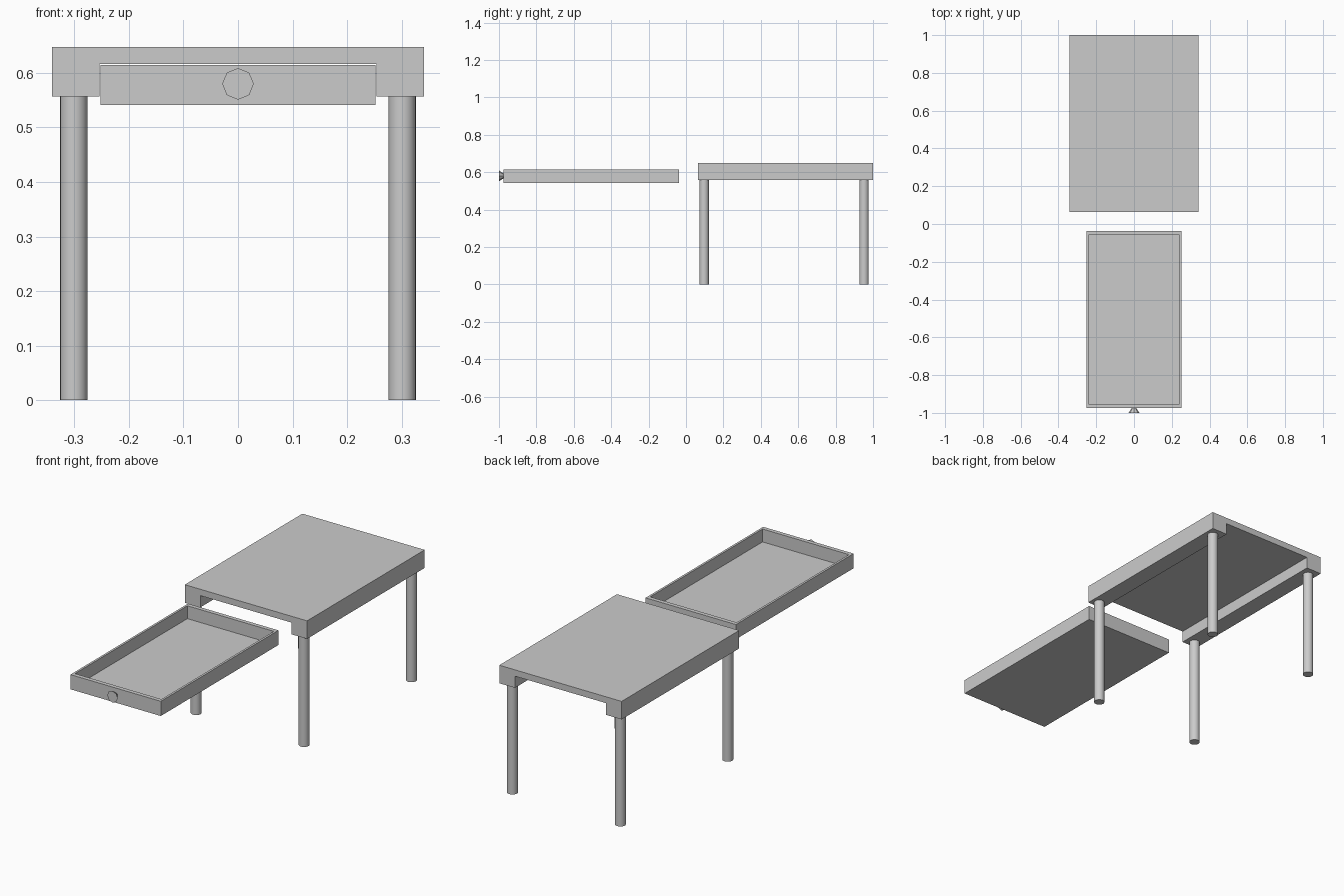
import bpy, bmesh
from math import radians

if "Cube" in bpy.data.objects:
    bpy.data.objects.remove(bpy.data.objects["Cube"])


def extrude_profile(name, profile, y0, y1):
    """Extrude an x/z outline along y."""
    bm = bmesh.new()
    face = bm.faces.new([bm.verts.new((x, y0, z)) for x, z in profile])
    ext = bmesh.ops.extrude_face_region(bm, geom=[face])
    moved = [v for v in ext["geom"] if isinstance(v, bmesh.types.BMVert)]
    bmesh.ops.translate(bm, verts=moved, vec=(0, y1 - y0, 0))
    bmesh.ops.recalc_face_normals(bm, faces=bm.faces)
    return add_object(name, bm)


def add_object(name, bm):
    mesh = bpy.data.meshes.new(name)
    bm.to_mesh(mesh)
    bm.free()
    obj = bpy.data.objects.new(name, mesh)
    bpy.context.collection.objects.link(obj)
    return obj


def open_tray(name, lo, hi, wall_x, wall_y, floor):
    """Box whose top face is inset and pushed down into a tray."""
    bm = bmesh.new()
    bmesh.ops.create_cube(bm, size=1)
    for v in bm.verts:
        v.co = [lo[i] if v.co[i] < 0 else hi[i] for i in range(3)]
    bm.normal_update()
    top = max(bm.faces, key=lambda f: f.calc_center_median().z)
    cx, cy = (lo[0] + hi[0]) / 2, (lo[1] + hi[1]) / 2
    bmesh.ops.inset_region(bm, faces=[top], thickness=0.005)
    for v in top.verts:
        v.co.x = hi[0] - wall_x if v.co.x > cx else lo[0] + wall_x
        v.co.y = hi[1] - wall_y if v.co.y > cy else lo[1] + wall_y
    ext = bmesh.ops.extrude_face_region(bm, geom=[top])
    for v in ext["geom"]:
        if isinstance(v, bmesh.types.BMVert):
            v.co.z = lo[2] + floor
    if top.is_valid:
        bmesh.ops.delete(bm, geom=[top], context="FACES_ONLY")
    bmesh.ops.recalc_face_normals(bm, faces=bm.faces)
    return add_object(name, bm)


# Table top with the open drawer channel underneath
half = [(0.341, 0.648), (0.341, 0.557), (0.254, 0.557), (0.254, 0.616)]
extrude_profile("table_top", half + [(-x, z) for x, z in reversed(half)], 0.063, 1.0)

# Four round legs
for depth, y in (("front", 0.097), ("back", 0.952)):
    for side, x in (("left", -0.301), ("right", 0.301)):
        bpy.ops.mesh.primitive_cylinder_add(vertices=32, radius=0.025, depth=0.557,
                                            location=(x, y, 0.2785))
        bpy.context.object.name = f"{depth}_{side}_leg"
        bpy.ops.object.shade_smooth_by_angle(angle=radians(30))

# Drawer pulled fully out in front of the table
open_tray("drawer", (-0.252, -0.975, 0.541), (0.252, -0.038, 0.615), 0.011, 0.021, 0.009)

# Eight-sided flared knob
bpy.ops.mesh.primitive_cone_add(vertices=8, radius1=0.012, radius2=0.029, depth=0.025,
                                location=(0, -0.9875, 0.58), rotation=(radians(90), 0, 0))
bpy.context.object.name = "drawer_knob"
